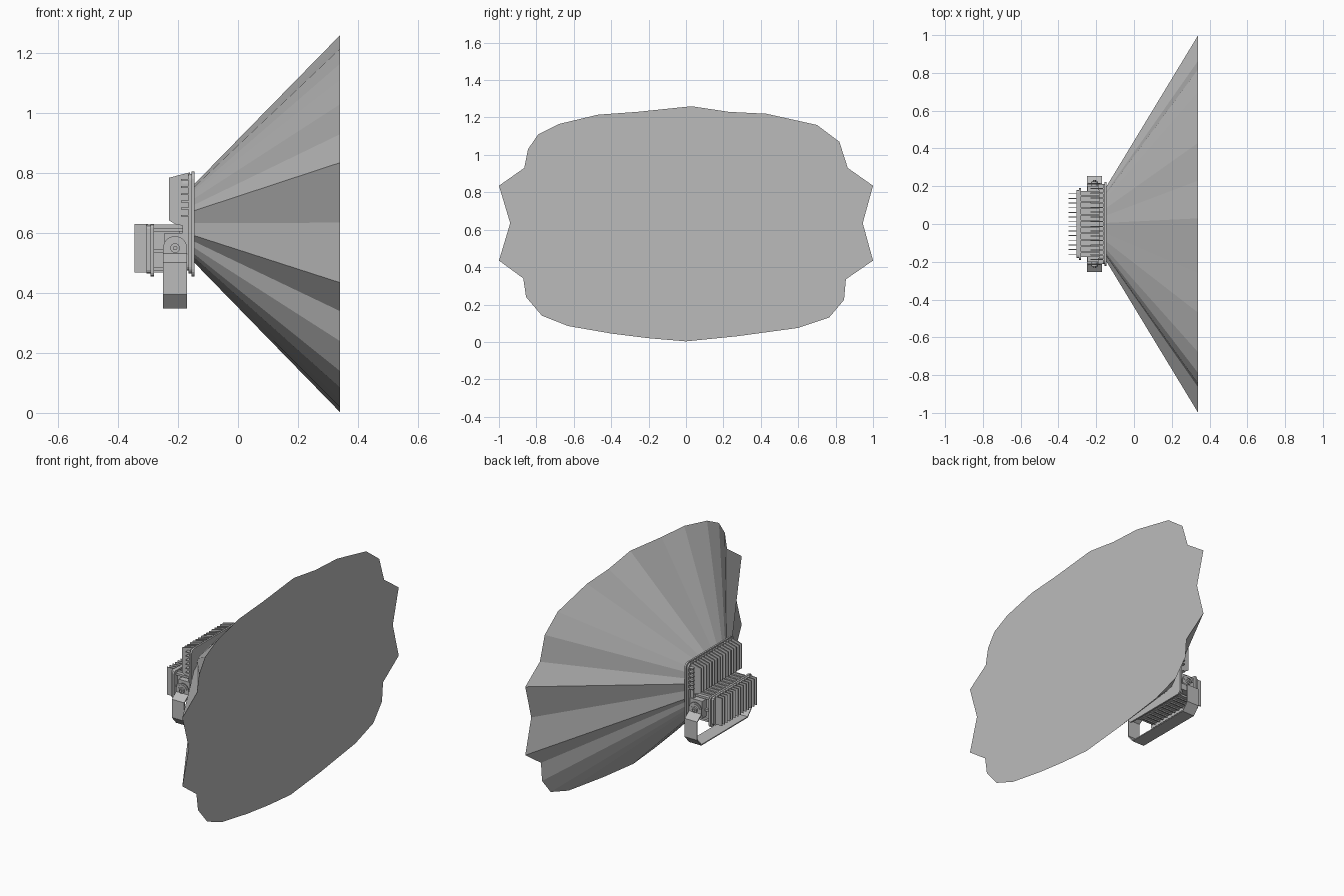
import bpy, bmesh, math

if "Cube" in bpy.data.objects:
    bpy.data.objects.remove(bpy.data.objects["Cube"])

grey = bpy.data.materials.new("light grey")
grey.diffuse_color = (0.5, 0.5, 0.5, 1)
grey.use_nodes = True
grey.node_tree.nodes["Principled BSDF"].inputs["Base Color"].default_value = grey.diffuse_color


def finish(bm, name):
    bmesh.ops.recalc_face_normals(bm, faces=bm.faces)
    me = bpy.data.meshes.new(name)
    bm.to_mesh(me)
    bm.free()
    me.materials.append(grey)
    ob = bpy.data.objects.new(name, me)
    bpy.context.collection.objects.link(ob)
    return ob


def prism(bm, pts, axis, a, b):
    """Extrude a 2D outline along x (pts are y,z) or y (pts are x,z)."""
    def place(p, t):
        return (t, p[0], p[1]) if axis == 'x' else (p[0], t, p[1])
    r0 = [bm.verts.new(place(p, a)) for p in pts]
    r1 = [bm.verts.new(place(p, b)) for p in pts]
    n = len(pts)
    bm.faces.new(r0)
    bm.faces.new(r1[::-1])
    for i in range(n):
        j = (i + 1) % n
        bm.faces.new((r0[i], r0[j], r1[j], r1[i]))


def box(bm, x0, x1, y0, y1, z0, z1):
    prism(bm, [(y0, z0), (y1, z0), (y1, z1), (y0, z1)], 'x', x0, x1)


def rounded(w, z0, z1, r, seg=4):
    pts = []
    for cy, cz, a0 in ((w - r, z1 - r, 0), (r - w, z1 - r, 90),
                       (r - w, z0 + r, 180), (w - r, z0 + r, 270)):
        for k in range(seg + 1):
            a = math.radians(a0 + 90 * k / seg)
            pts.append((cy + r * math.cos(a), cz + r * math.sin(a)))
    return pts


def arc(cx, cz, r, a0, a1, seg):
    return [(cx + r * math.cos(math.radians(a0 + (a1 - a0) * k / seg)),
             cz + r * math.sin(math.radians(a0 + (a1 - a0) * k / seg)))
            for k in range(seg + 1)]


# light beam: wavy outline (y, z) tapering back to the lamp
outline = [(.03, 1.26), (.23, 1.23), (.43, 1.22), (.70, 1.16), (.82, 1.07),
           (.865, .93), (1, .835), (.945, .635), (1, .435), (.855, .335),
           (.845, .225), (.765, .13), (.6, .075), (.27, .03), (0, .003),
           (-.2, .02), (-.4, .045), (-.63, .085), (-.77, .14), (-.855, .24),
           (-.87, .34), (-1, .435), (-.94, .635), (-1, .835), (-.865, .93),
           (-.845, 1.03), (-.79, 1.11), (-.68, 1.165), (-.47, 1.215), (-.26, 1.23)]
bm = bmesh.new()
big = [bm.verts.new((.34, y, z)) for y, z in outline]
small = [bm.verts.new((-.145, y * .2, .633 + (z - .633) * .21)) for y, z in outline]
bm.faces.new(big)
bm.faces.new(small)
for i in range(len(big)):
    j = (i + 1) % len(big)
    bm.faces.new((big[i], big[j], small[j], small[i]))
finish(bm, "light_beam")

# front bezel with a stepped rim
bm = bmesh.new()
prism(bm, rounded(.222, .455, .805, .025), 'x', -.155, -.145)
prism(bm, rounded(.212, .465, .797, .022), 'x', -.165, -.155)
finish(bm, "front_bezel")

# lamp housing with short ribs on both sides
bm = bmesh.new()
prism(bm, rounded(.195, .475, .785, .02), 'x', -.185, -.163)
for s in (-1, 1):
    for k in range(6):
        z = .655 + k * .024
        box(bm, -.19, -.16, *sorted((s * .18, s * .212)), z, z + .006)
finish(bm, "lamp_housing")

# tall rear heat-sink fins with sloping tops
bm = bmesh.new()
for k in range(16):
    y = -.188 + k * .376 / 15
    prism(bm, [(-.23, .785), (-.16, .803), (-.16, .62), (-.21, .63), (-.23, .642)],
          'y', y - .003, y + .003)
finish(bm, "upper_cooling_fins")

# power supply box, its end plate, side rails and rear fins
bm = bmesh.new()
box(bm, -.285, -.195, -.16, .16, .475, .615)
for z in (.475, .535, .605):
    box(bm, -.285, -.18, -.175, .175, z, z + .012)
finish(bm, "driver_box")

bm = bmesh.new()
prism(bm, rounded(.19, .455, .63, .012, 2), 'x', -.292, -.28)
prism(bm, rounded(.18, .465, .628, .012, 2), 'x', -.305, -.292)
finish(bm, "driver_end_plate")

bm = bmesh.new()
for k in range(14):
    y = -.16 + k * .32 / 13
    box(bm, -.346, -.3, y - .002, y + .002, .468, .63)
finish(bm, "driver_fins")

# ribs on top of and below the driver
bm = bmesh.new()
for k in range(10):
    y = -.15 + k * .3 / 9
    box(bm, -.28, -.185, y - .004, y + .004, .468, .628)
finish(bm, "driver_ribs")

# bent mounting bracket: a folded strip across the lamp
half = [(.215, .55), (.215, .532), (.255, .502), (.255, .395), (.215, .349)]
inner = [(.209, .55), (.209, .529), (.249, .499), (.249, .397), (.212, .355)]
path = half + [(-y, z) for y, z in half[::-1]]
back = inner + [(-y, z) for y, z in inner[::-1]]
bm = bmesh.new()
prism(bm, path + back[::-1], 'x', -.25, -.17)
finish(bm, "mounting_bracket")

# rounded bracket ears, pivot bolts and curved angle slots
for s, side in ((-1, "front"), (1, "back")):
    bm = bmesh.new()
    prism(bm, arc(-.21, .55, .04, 0, 180, 14), 'y', s * .209, s * .215)
    finish(bm, side + "_bracket_ear")
    bm = bmesh.new()
    prism(bm, arc(-.21, .55, .016, 0, 345, 15), 'y', s * .17, s * .224)
    prism(bm, arc(-.21, .55, .008, 0, 300, 5), 'y', s * .224, s * .232)
    finish(bm, side + "_pivot_bolt")
    bm = bmesh.new()
    prism(bm, arc(-.21, .55, .031, 15, 165, 12) + arc(-.21, .55, .024, 165, 15, 12),
          'y', s * .214, s * .218)
    finish(bm, side + "_angle_scale")
    bm = bmesh.new()
    box(bm, -.245, -.165, *sorted((s * .15, s * .2)), .5, .6)
    finish(bm, side + "_pivot_block")
